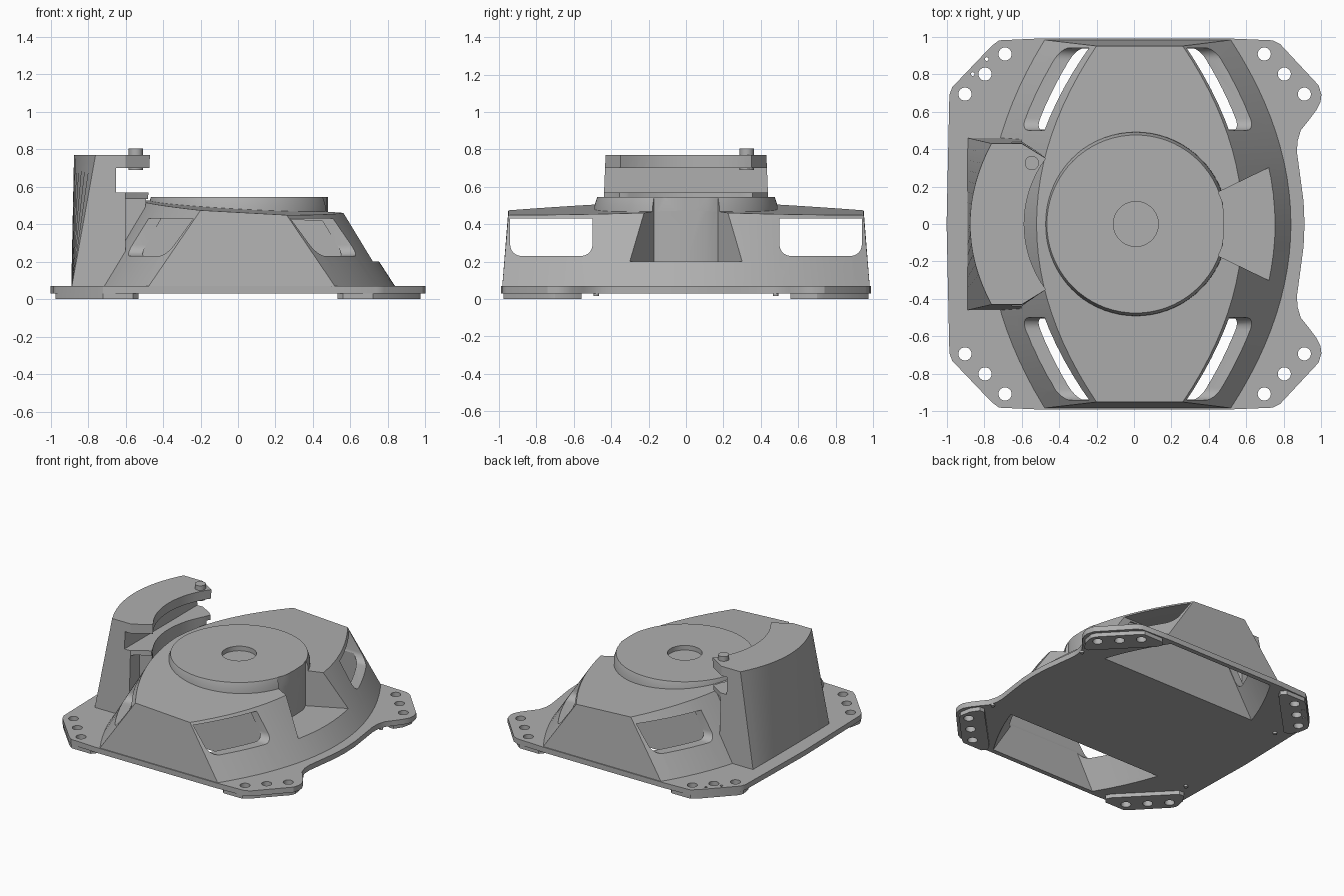
import bpy, bmesh, math
from mathutils import Vector

old = bpy.data.objects.get("Cube")
if old:
    bpy.data.objects.remove(old, do_unlink=True)

GREY = (0.43, 0.43, 0.43, 1)
mat = bpy.data.materials.new("plain grey")
mat.use_nodes = True
mat.diffuse_color = GREY
mat.node_tree.nodes["Principled BSDF"].inputs["Base Color"].default_value = GREY


def loft(name, sections):
    """Skin a row of closed rings and cap both ends."""
    bm = bmesh.new()
    rings = [[bm.verts.new(p) for p in s] for s in sections]
    n = len(rings[0])
    for a, b in zip(rings, rings[1:]):
        for i in range(n):
            j = (i + 1) % n
            bm.faces.new((a[i], a[j], b[j], b[i]))
    bm.faces.new(rings[0][::-1])
    bm.faces.new(rings[-1])
    bmesh.ops.recalc_face_normals(bm, faces=bm.faces)
    me = bpy.data.meshes.new(name)
    bm.to_mesh(me)
    bm.free()
    me.materials.append(mat)
    ob = bpy.data.objects.new(name, me)
    bpy.context.collection.objects.link(ob)
    return ob


def prism(name, outline, z0, z1):
    return loft(name, [[(x, y, z) for x, y in outline] for z in (z0, z1)])


def circle(x, y, r, n=32):
    return [(x + r * math.cos(math.tau * i / n), y + r * math.sin(math.tau * i / n)) for i in range(n)]


def select(ob):
    bpy.ops.object.select_all(action='DESELECT')
    ob.select_set(True)
    bpy.context.view_layer.objects.active = ob


def cut(targets, cutter):
    """Subtract the cutter from every target, then discard it."""
    cutter.hide_render = True
    for ob in targets:
        mod = ob.modifiers.new("cut", 'BOOLEAN')
        mod.operation, mod.solver, mod.object = 'DIFFERENCE', 'EXACT', cutter
        select(ob)
        bpy.ops.object.modifier_apply(modifier=mod.name)
    bpy.data.objects.remove(cutter, do_unlink=True)


# Barrel-sided body: one trapezoid section per step along y
def body_section(t, inset=0.0, bottom=0.035):
    bow = 1 - t * t
    yb, yt = 0.985 * t, 0.95 * t
    xl, xr = -0.20 - 0.32 * bow + inset, 0.26 + 0.32 * bow - inset

    def top(x):
        return 0.5 - 0.055 * x - 0.037 * abs(t) - inset

    return [(-0.5 - 0.3 * bow + inset, yb, bottom), (0.54 + 0.32 * bow - inset, yb, bottom),
            (xr, yt, top(xr)), (xl, yt, top(xl))]


STEPS = 24
body = loft("body", [body_section(-1 + 2 * i / STEPS) for i in range(STEPS + 1)])

# Base plate, half outline mirrored across y
half = [(0.91, 0), (0.905, 0.12), (0.885, 0.27), (0.87, 0.38), (0.872, 0.44), (0.89, 0.5), (0.93, 0.55),
        (0.975, 0.61), (0.995, 0.65), (1.0, 0.69), (0.985, 0.74), (0.78, 0.96), (0.74, 0.98),
        (0.5, 0.99), (-0.5, 0.99), (-0.72, 0.98), (-0.76, 0.95), (-0.97, 0.73), (-0.985, 0.69), (-1.0, 0)]
outline = half + [(x, -y) for x, y in half[-2:0:-1]]
plate = prism("base_plate", outline, 0.03, 0.07)

# Four mounting feet with three bolt holes each
foot = [(0.975, 0.7), (0.96, 0.735), (0.76, 0.945), (0.72, 0.975), (0.56, 0.975), (0.53, 0.94),
        (0.55, 0.9), (0.88, 0.56), (0.92, 0.56), (0.96, 0.62)]
for sx, ex in ((1, "left"), (-1, "right")):
    for sy, ey in ((-1, "front"), (1, "back")):
        ob = prism(f"{ey}_{ex}_foot", [(sx * x, sy * y) for x, y in foot], 0, 0.05)
        shift = 0.012 if sx > 0 else -0.005
        for k in (-1, 0, 1):
            hole = circle(sx * 0.79 + shift + sx * 0.107 * k, sy * (0.80 - 0.107 * k), 0.035, 24)
            cut([ob, plate], prism("bolt_cutter", hole, -0.1, 0.2))
        if sx < 0 < sy:
            for x, y in ((-0.785, 0.88), (-0.86, 0.80)):
                cut([ob, plate], prism("pin_hole_cutter", circle(x, y, 0.01, 12), -0.1, 0.2))
        # Locating nub under the plate
        prism(f"{ey}_{ex}_nub", circle(sx * 0.87, sy * 0.48, 0.014, 12), 0.015, 0.04)

# Open wells under both ends, and the windows looking into them
for s in (-1, 1):
    wells = [body_section(s * (0.515 + 0.46 * i / 8), 0.04, -0.05) for i in range(9)]
    cut([body, plate], loft("well_cutter", wells))
    r = 0.06
    arc = [i * math.pi / 12 for i in range(7)]
    win = [(0.5, 0.43), (0.94, 0.43)]
    win += [(0.94 - r + r * math.cos(a), 0.23 + r - r * math.sin(a)) for a in arc]
    win += [(0.5 + r - r * math.sin(a), 0.23 + r - r * math.cos(a)) for a in arc]
    cut([body], loft("window_cutter", [[(x, s * y, z) for y, z in win] for x in (-1.3, 1.3)]))

# Raised disc with a shallow central recess
disc = loft("top_disc", [[(x, y, z) for x, y in circle(0.01, 0, r, 72)]
                         for r, z in ((0.492, 0.43), (0.49, 0.50), (0.475, 0.545))])
cut([disc], prism("recess_cutter", circle(0.01, 0, 0.12, 40), 0.51, 0.7))

# Flared notch in the left side
notch = [(0.45, 0.17), (0.475, 0.11), (0.48, 0), (0.475, -0.11), (0.45, -0.17), (1.1, -0.485), (1.1, 0.485)]
cut([body, disc], prism("notch_cutter", notch, 0.2, 0.8))

# Tower: straight at its foot, bowed outwards at the top, hollowed round the disc
N = 16
steps = [-1 + 2 * i / N for i in range(N + 1)]
bow_top = [(-0.76 - 0.115 * (1 - u * u), 0.43 * u) for u in steps]
bow_foot = [(-0.89, 0.46 * u) for u in steps]
tip = math.atan2(0.35, 0.47)
inner = [(-0.586 * math.cos(u * tip), 0.586 * math.sin(u * tip)) for u in reversed(steps)]
head = [(-0.6, 0.43)] + inner + [(-0.6, -0.43)]
foot_in = [(-0.6, 0.46)] + [(min(x, -0.5), y * 1.05) for x, y in inner] + [(-0.6, -0.46)]


def blend(k):
    z = 0.05 + 0.72 * k
    return [Vector((*a, z)).lerp(Vector((*b, z)), k) for a, b in zip(bow_foot + foot_in, bow_top + head)]


tower = loft("tower", [blend(0), blend(1)])
slot = [(-0.65, -0.6), (-0.3, -0.6), (-0.3, 0.6), (-0.65, 0.6)]
cut([tower], prism("slot_cutter", slot, 0.57, 0.70))
# Clear the tower's inner corners below the lip, outside the body
for s in (-1, 1):
    side = [(-0.6, s * 0.33), (-0.3, s * 0.33), (-0.3, s * 0.6), (-0.6, s * 0.6)]
    cut([tower], prism("corner_cutter", side, 0.0, 0.535))

# Pin on the tower's tip
prism("tower_pin", circle(-0.545, 0.325, 0.038, 24), 0.69, 0.805)

for ob in list(bpy.context.collection.objects):
    if ob.type == 'MESH':
        select(ob)
        bpy.ops.object.shade_smooth_by_angle(angle=math.radians(25))
